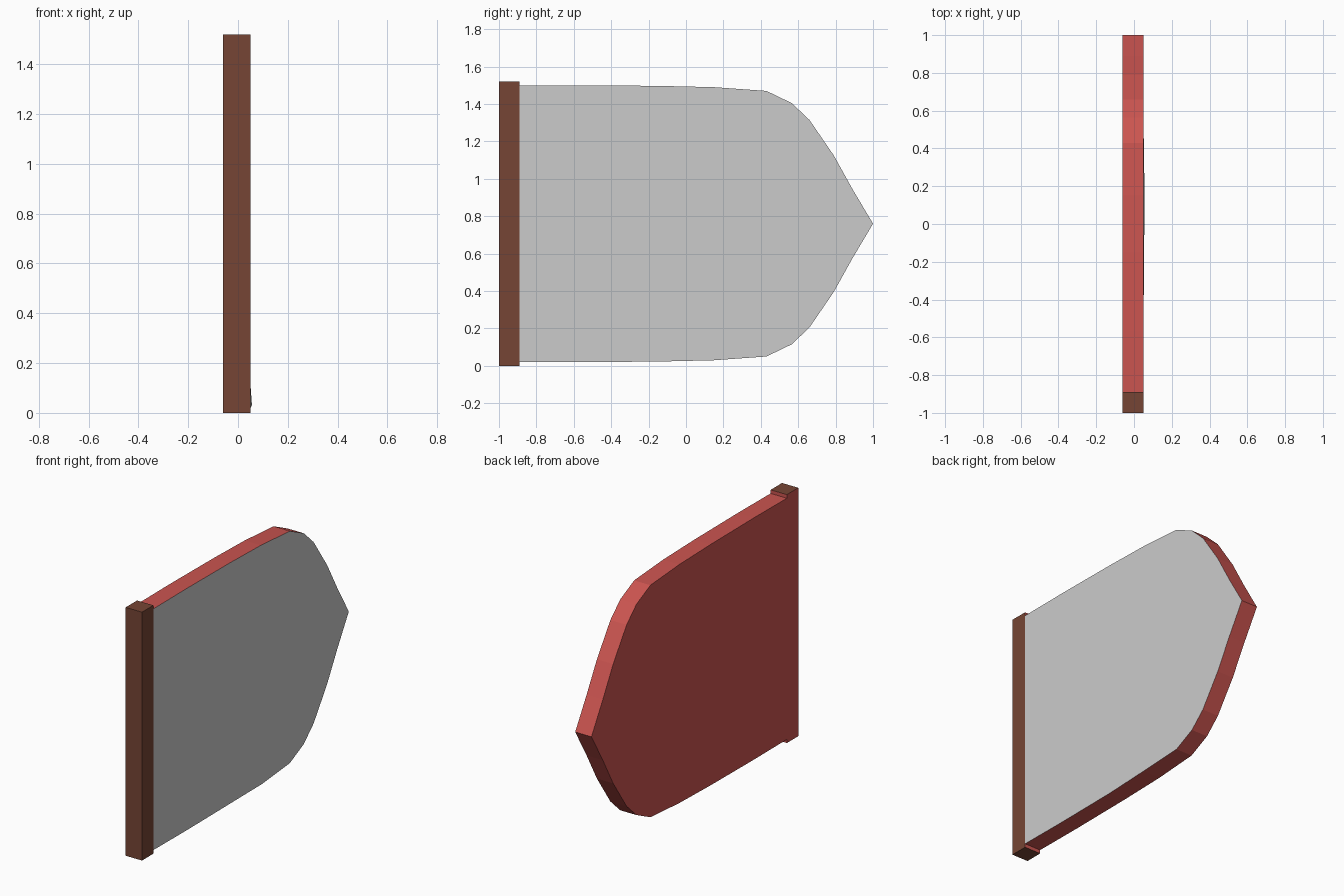
import bpy
import bmesh

if "Cube" in bpy.data.objects:
    bpy.data.objects.remove(bpy.data.objects["Cube"])

X0, X1 = -0.06, 0.05       # back and front planes of the slab
MID_Z = 0.76               # height of the pointed tip


def material(name, color):
    m = bpy.data.materials.new(name)
    m.diffuse_color = color
    m.use_nodes = True
    m.node_tree.nodes["Principled BSDF"].inputs["Base Color"].default_value = m.diffuse_color
    return m


red = material("red", (0.60, 0.09, 0.08, 1))
brown = material("brown", (0.18, 0.06, 0.035, 1))


def finish(name, bm, mats):
    mesh = bpy.data.meshes.new(name)
    bm.normal_update()
    bm.to_mesh(mesh)
    bm.free()
    for m in mats:
        mesh.materials.append(m)
    obj = bpy.data.objects.new(name, mesh)
    bpy.context.collection.objects.link(obj)
    return obj


# Outline: upper half as (y, height above tip), mirrored to the lower half
upper = [(-0.89, 0.738), (-0.57, 0.74), (-0.15, 0.737), (0.15, 0.73),
         (0.43, 0.71), (0.565, 0.645), (0.66, 0.555), (0.79, 0.365),
         (0.89, 0.185)]
outline = [(y, MID_Z - h) for y, h in upper] + [(1.0, MID_Z)]
outline += [(y, MID_Z + h) for y, h in reversed(upper)]


def front_x(y, z):
    # slight bulge on the lower edge of the front
    return X1 + (0.006 if y == 0.15 and z < MID_Z else 0)


# Red shell: back face and rim
bm = bmesh.new()
back = [bm.verts.new((X0, y, z)) for y, z in outline]
front = [bm.verts.new((front_x(y, z), y, z)) for y, z in outline]
bm.faces.new(list(reversed(back)))
for i in range(len(outline)):
    j = (i + 1) % len(outline)
    bm.faces.new((back[i], back[j], front[j], front[i]))
finish("shell", bm, [red])

# Grey front panel closing the shell
bm = bmesh.new()
bm.faces.new([bm.verts.new((front_x(y, z), y, z)) for y, z in outline])
finish("front_panel", bm, [])

# Brown end bar with red on its back and inner sides
bm = bmesh.new()
bmesh.ops.create_cube(bm, size=1)
for v in bm.verts:
    v.co.x = X1 if v.co.x > 0 else X0
    v.co.y = -0.89 if v.co.y > 0 else -1.0
    v.co.z = 1.52 if v.co.z > 0 else 0.0
bm.normal_update()
for f in bm.faces:
    f.material_index = 1 if f.normal.x < -0.5 or f.normal.y > 0.5 else 0
finish("end_bar", bm, [brown, red])
